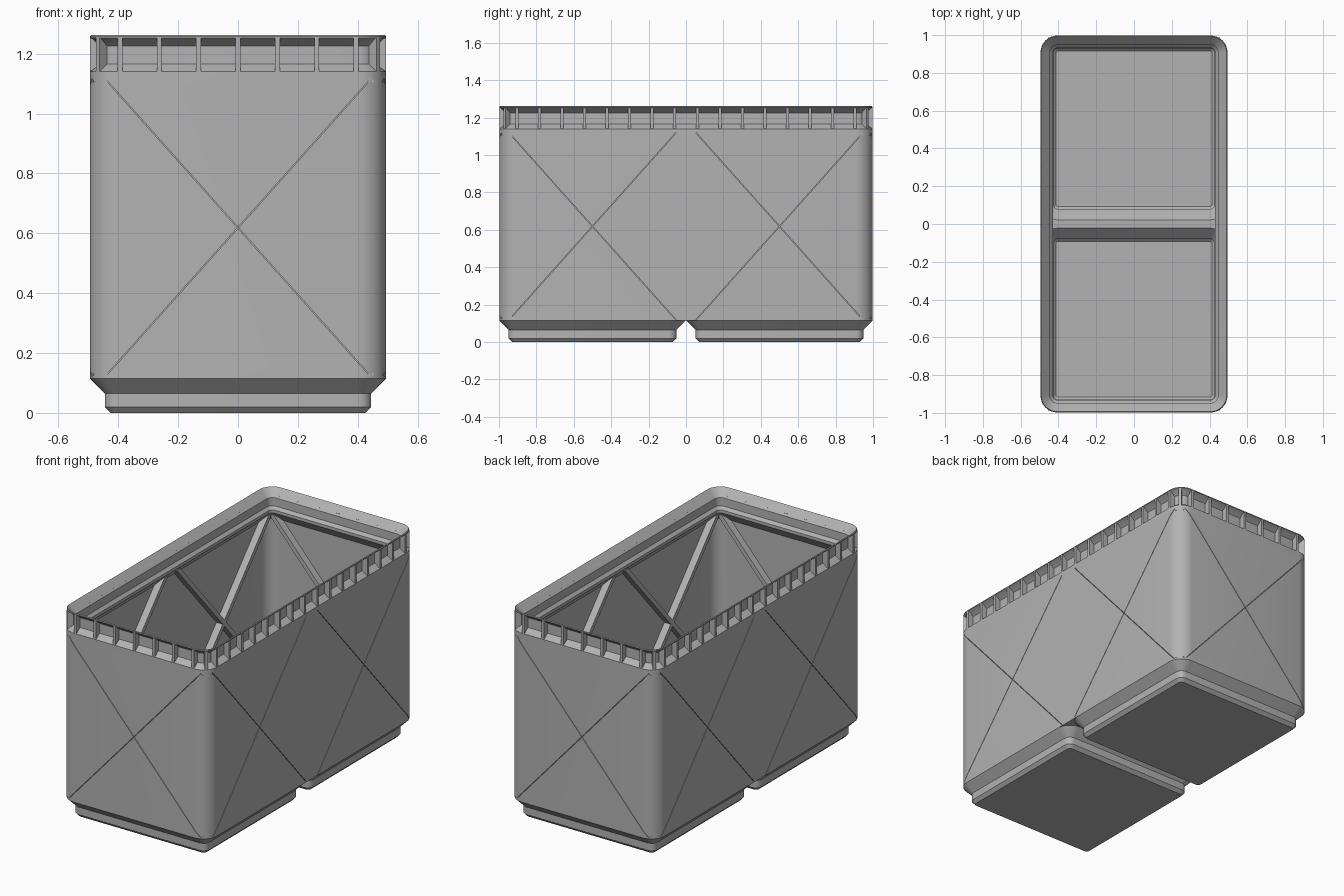
import bpy, bmesh, math
from mathutils import Vector

if "Cube" in bpy.data.objects:
    bpy.data.objects.remove(bpy.data.objects["Cube"])

HX, HY, R = 0.495, 0.998, 0.09      # outer half sizes and corner radius
WALL = 0.012

grey = bpy.data.materials.new("plain grey")
grey.diffuse_color = (0.45, 0.45, 0.45, 1)
grey.use_nodes = True
grey.node_tree.nodes["Principled BSDF"].inputs["Base Color"].default_value = grey.diffuse_color


def finish(bm, name):
    bmesh.ops.recalc_face_normals(bm, faces=bm.faces)
    mesh = bpy.data.meshes.new(name)
    bm.to_mesh(mesh)
    bm.free()
    mesh.materials.append(grey)
    obj = bpy.data.objects.new(name, mesh)
    bpy.context.collection.objects.link(obj)
    return obj


def ring(bm, z, hx, y0, y1, r, seg=8):
    """Rounded rectangle loop, starting at the +x +y corner."""
    cy, hy = (y0 + y1) / 2, (y1 - y0) / 2
    verts = []
    for k, (sx, sy) in enumerate(((1, 1), (-1, 1), (-1, -1), (1, -1))):
        for i in range(seg + 1):
            a = math.pi / 2 * (k + i / seg)
            verts.append(bm.verts.new((sx * (hx - r) + r * math.cos(a),
                                       cy + sy * (hy - r) + r * math.sin(a), z)))
    return verts


def bridge(bm, loops):
    for a, b in zip(loops, loops[1:]):
        n = len(a)
        for i in range(n):
            j = (i + 1) % n
            bm.faces.new((a[i], a[j], b[j], b[i]))


def cells(bm, z_top, hx, y_in, y_out, r, steps):
    """Two stepped feet plus the web between them; steps are (inset, z)."""
    half = 18
    webs = []
    for s in (1, -1):
        y0, y1 = sorted((s * y_in, s * y_out))
        loops = [ring(bm, z_top, hx, y0, y1, r)]
        loops += [ring(bm, z, hx - d, y0 + d, y1 - d, max(r - d, 0.012)) for d, z in steps]
        bridge(bm, loops)
        bm.faces.new(loops[-1])
        webs.append(loops[0][half:] if s > 0 else loops[0][:half])
    bm.faces.new(webs[0] + webs[1])


# Bin body: outer wall, recessed rim, stacking lip and inner wall
bm = bmesh.new()
profile = [(0, 0.115), (0, 1.14), (0.036, 1.165), (0.036, 1.225), (0.008, 1.25), (0.001, 1.253),
           (0.001, 1.258), (0.005, 1.262), (0.009, 1.258), (0.05, 1.215), (0.05, 1.165),
           (0.066, 1.148), (0.066, 1.13), (WALL, 1.07), (WALL, 0.13)]
bridge(bm, [ring(bm, z, HX - d, -HY + d, HY - d, R - d) for d, z in profile])
# outside of the feet, then the hollow inside of the feet
cells(bm, 0.115, HX, 0.002, HY, R, [(0.05, 0.065), (0.05, 0.02), (0.069, 0)])
cells(bm, 0.13, HX - WALL, 0.022, HY - WALL, R - WALL,
      [(0.058, 0.07), (0.058, 0.028), (0.07, 0.016)])
bmesh.ops.remove_doubles(bm, verts=bm.verts, dist=0.0002)
body = finish(bm, "bin_body")


def cross(bm, side, centre, width, near, far, top):
    """Extruded X on one wall; side is the outward wall direction."""
    a, b = 0.445, (top - 0.12) / 2
    zc = 0.12 + b
    length = math.hypot(a, b)
    w = width / 2
    nx, nz = b / length * w, a / length * w
    pts = []
    for sx, sz in ((1, 1), (-1, 1), (-1, -1), (1, -1)):
        tips = [(sx * a + nx * sx, sz * b - nz * sz), (sx * a - nx * sx, sz * b + nz * sz)]
        if sx * sz > 0:
            pts += [(sx * w * length / b, 0)] + tips
        else:
            pts += [(0, sz * w * length / a)] + tips[::-1]
    out = Vector(side)
    along = Vector((-out.y, out.x, 0))
    loops = [[bm.verts.new(out * d + along * (centre + u) + Vector((0, 0, zc + v)))
              for u, v in pts] for d in (near, far)]
    bridge(bm, loops)
    for loop in loops:
        bm.faces.new(loop)


walls = [((0, 1, 0), 0, HY), ((0, -1, 0), 0, HY)]
walls += [((s, 0, 0), c, HX) for s in (1, -1) for c in (0.5, -0.5)]

# Fine crossed slits through the outer walls
bm = bmesh.new()
for side, centre, reach in walls:
    cross(bm, side, centre, 0.003, reach - 0.02, reach + 0.02, 1.117)
cutter = finish(bm, "slit_cutter")
cutter.hide_render = True
cutter.hide_viewport = False
mod = body.modifiers.new("slits", 'BOOLEAN')
mod.operation, mod.solver, mod.object = 'DIFFERENCE', 'EXACT', cutter
bpy.context.view_layer.objects.active = body
body.select_set(True)
bpy.ops.object.modifier_apply(modifier=mod.name)
bpy.data.objects.remove(cutter)
bpy.ops.object.shade_smooth_by_angle(angle=math.radians(25))

# Crossed stiffening ribs on the inner walls
bm = bmesh.new()
for side, centre, reach in walls:
    cross(bm, side, centre, 0.026, reach - 0.055, reach - WALL + 0.001, 1.117)
finish(bm, "wall_ribs")

# Small upright bars across the rim recess
bm = bmesh.new()


def bar(x, y, angle):
    """Upright bar whose outer face is at x, y, facing along angle."""
    out = Vector((math.cos(angle), math.sin(angle), 0))
    side = Vector((-out.y, out.x, 0)) * 0.008
    base = Vector((x, y, 0))
    outline = [(0.001, 1.139), (0.001, 1.252), (0.01, 1.252), (0.04, 1.226), (0.04, 1.16)]
    loops = [[bm.verts.new(base - out * d + side * s + Vector((0, 0, z))) for d, z in outline]
             for s in (1, -1)]
    bridge(bm, loops)
    for loop in loops:
        bm.faces.new(loop)


for s in (1, -1):
    for i in range(-3, 4):
        bar(i * 0.1315, s * HY, s * math.pi / 2)
    for i in range(16):
        bar(s * HX, (i - 7.5) * 0.1205, 0 if s > 0 else math.pi)
    for t in (1, -1):
        k = R * math.sqrt(0.5)
        bar(s * (HX - R + k), t * (HY - R + k), math.atan2(t, s))
finish(bm, "rim_bars")
